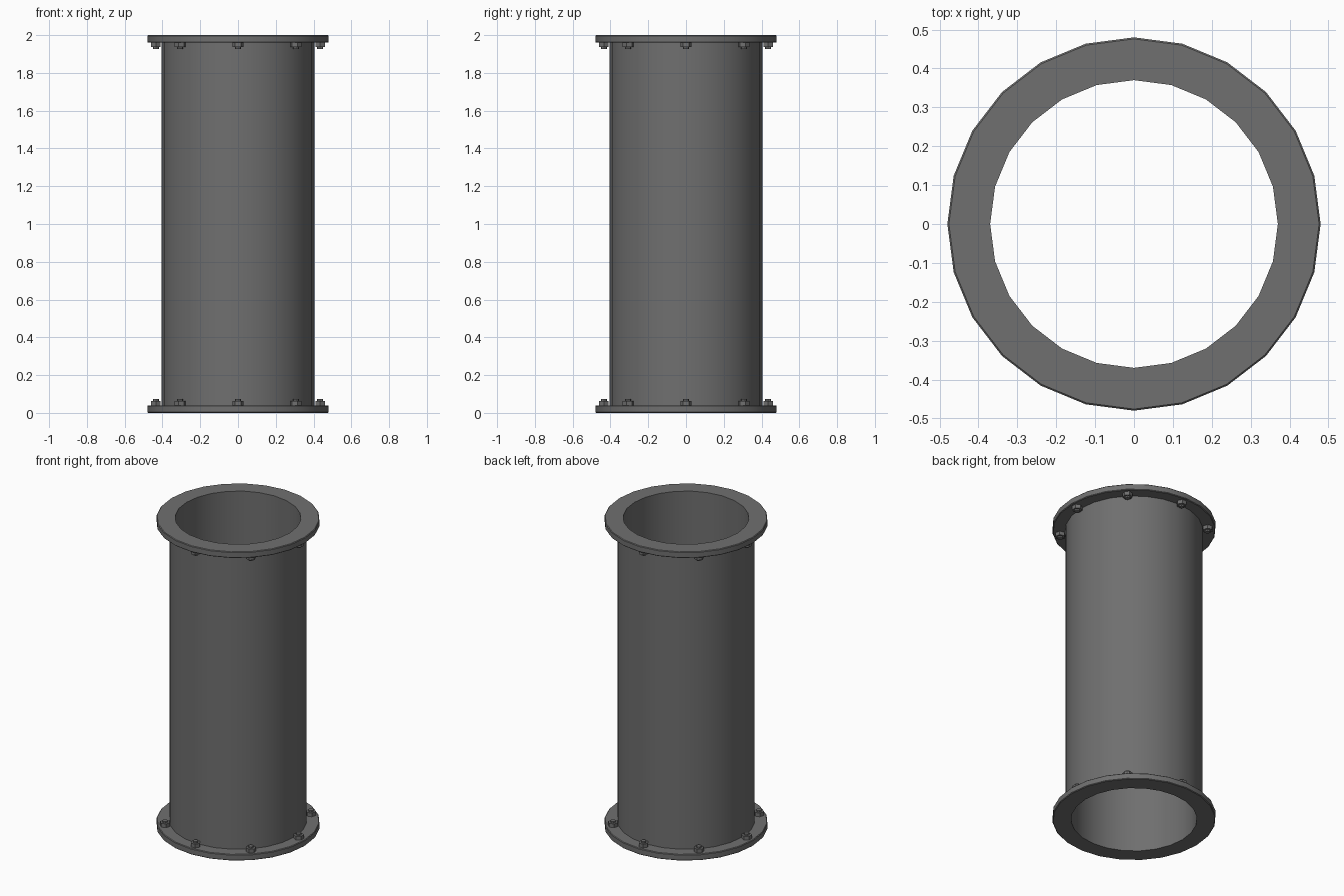
import bpy, bmesh, math

if "Cube" in bpy.data.objects:
    bpy.data.objects.remove(bpy.data.objects["Cube"])

STEEL = bpy.data.materials.new("dark grey steel")
STEEL.diffuse_color = (0.16, 0.16, 0.16, 1)
STEEL.use_nodes = True
STEEL.node_tree.nodes["Principled BSDF"].inputs["Base Color"].default_value = STEEL.diffuse_color


def lathe(name, profile, sides=24):
    """Revolve a closed (radius, z) profile around z."""
    bm = bmesh.new()
    rings = [[bm.verts.new((r * math.cos(a), r * math.sin(a), z)) for r, z in profile]
             for a in (2 * math.pi * i / sides for i in range(sides))]
    n = len(profile)
    for i in range(sides):
        a, b = rings[i], rings[(i + 1) % sides]
        for j in range(n):
            k = (j + 1) % n
            bm.faces.new((a[j], b[j], b[k], a[k]))
    bmesh.ops.recalc_face_normals(bm, faces=bm.faces)
    return finish(name, bm)


def finish(name, bm):
    mesh = bpy.data.meshes.new(name)
    bm.to_mesh(mesh)
    bm.free()
    mesh.materials.append(STEEL)
    ob = bpy.data.objects.new(name, mesh)
    bpy.context.collection.objects.link(ob)
    bpy.ops.object.select_all(action='DESELECT')
    bpy.context.view_layer.objects.active = ob
    ob.select_set(True)
    bpy.ops.object.shade_smooth_by_angle(angle=math.radians(30))
    return ob


def prism(bm, r1, r2, z0, z1, sides):
    verts = bmesh.ops.create_cone(bm, cap_ends=True, segments=sides,
                                  radius1=r1, radius2=r2, depth=z1 - z0)["verts"]
    bmesh.ops.translate(bm, verts=verts, vec=(0, 0, (z0 + z1) / 2))


def bolt(name, angle, z, flip):
    # hex nut with a short stud end
    bm = bmesh.new()
    prism(bm, 0.03, 0.03, -0.005, 0.024, 6)
    prism(bm, 0.016, 0.016, 0.02, 0.034, 8)
    ob = finish(name, bm)
    ob.location = (0.435 * math.cos(angle), 0.435 * math.sin(angle), z)
    ob.rotation_euler = (math.pi if flip else 0, 0, angle)


# Hollow pipe
lathe("pipe_body", [(0.405, 0.02), (0.405, 1.98), (0.37, 1.98), (0.37, 0.02)])

# End flanges
for name, z0, z1 in (("bottom_flange", 0, 0.04), ("top_flange", 1.96, 2)):
    c = 0.004
    lathe(name, [(0.37, z0), (0.48 - c, z0), (0.48, z0 + c),
                 (0.48, z1 - c), (0.48 - c, z1), (0.37, z1)])

# Ring of bolts on the inner side of each flange
for i in range(8):
    a = i * math.pi / 4
    bolt(f"bottom_bolt_{i}", a, 0.04, False)
    bolt(f"top_bolt_{i}", a, 1.96, True)
